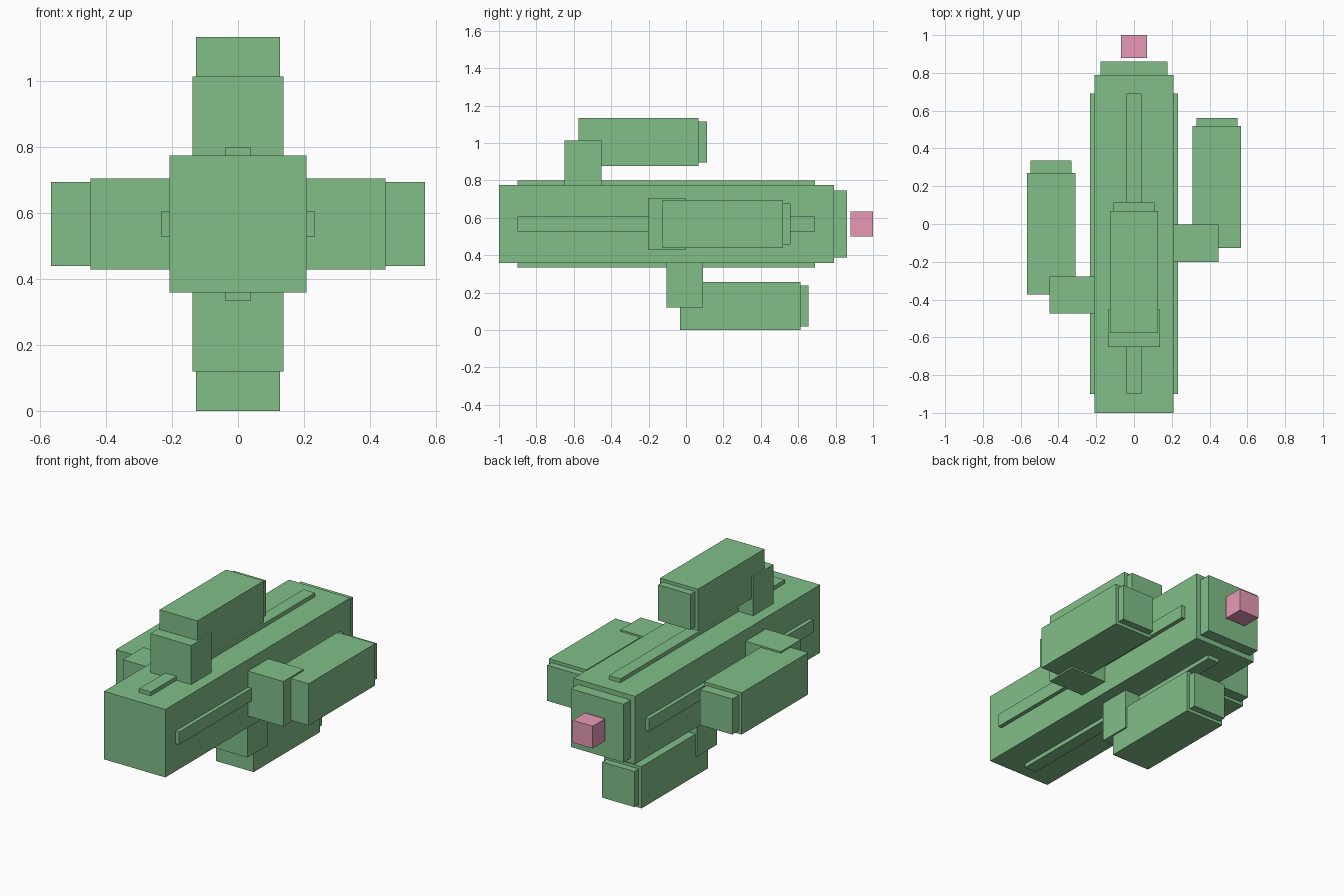
import bpy
from mathutils import Vector, Matrix
from math import radians

if "Cube" in bpy.data.objects:
    bpy.data.objects.remove(bpy.data.objects["Cube"])

AXIS_Z = 0.567  # height of the trunk's long axis


def material(name, rgb):
    m = bpy.data.materials.new(name)
    m.diffuse_color = (*rgb, 1)
    m.use_nodes = True
    m.node_tree.nodes["Principled BSDF"].inputs["Base Color"].default_value = m.diffuse_color
    return m


GREEN = material("green", (0.22, 0.52, 0.25))
PINK = material("pink", (0.80, 0.32, 0.47))


def box(name, x, y, z, mat=GREEN, angle=0):
    """Box from ranges around the trunk axis, turned about that axis (y)."""
    lo, hi = Vector((x[0], y[0], z[0])), Vector((x[1], y[1], z[1]))
    bpy.ops.mesh.primitive_cube_add(size=1)
    ob = bpy.context.object
    ob.name = ob.data.name = name
    ob.data.transform(Matrix.Translation((lo + hi) / 2) @ Matrix.Diagonal((*(hi - lo), 1)))
    ob.data.transform(Matrix.Rotation(radians(angle), 4, 'Y'))
    ob.location.z = AXIS_Z
    ob.data.materials.append(mat)
    return ob


def sym(r):
    return (-r, r)


# Trunk, its stepped tip and the flower
box("trunk", sym(0.208), (-1, 0.79), sym(0.208))
box("trunk_tip", sym(0.178), (0.76, 0.86), sym(0.178))
box("flower", sym(0.068), (0.88, 1.0), sym(0.068), PINK)

# Four branches around the trunk: (side, turn, elbow start y, tip length)
branches = [("right", 0, -0.20, 0.042), ("lower", 90, -0.105, 0.042),
            ("left", 180, -0.475, 0.064), ("upper", 270, -0.65, 0.045)]
for side, turn, y, tip in branches:
    box(side + "_rib", (0.19, 0.232), (-0.9, 0.69), sym(0.039), angle=turn)
    box(side + "_elbow", (0.19, 0.447), (y, y + 0.197), sym(0.138), angle=turn)
    end = y + 0.718 if side != "left" else y + 0.746
    box(side + "_arm", (0.311, 0.567), (end - 0.644, end), sym(0.128), angle=turn)
    box(side + "_arm_tip", (0.330, 0.548), (end - 0.02, end + tip), sym(0.109), angle=turn)
